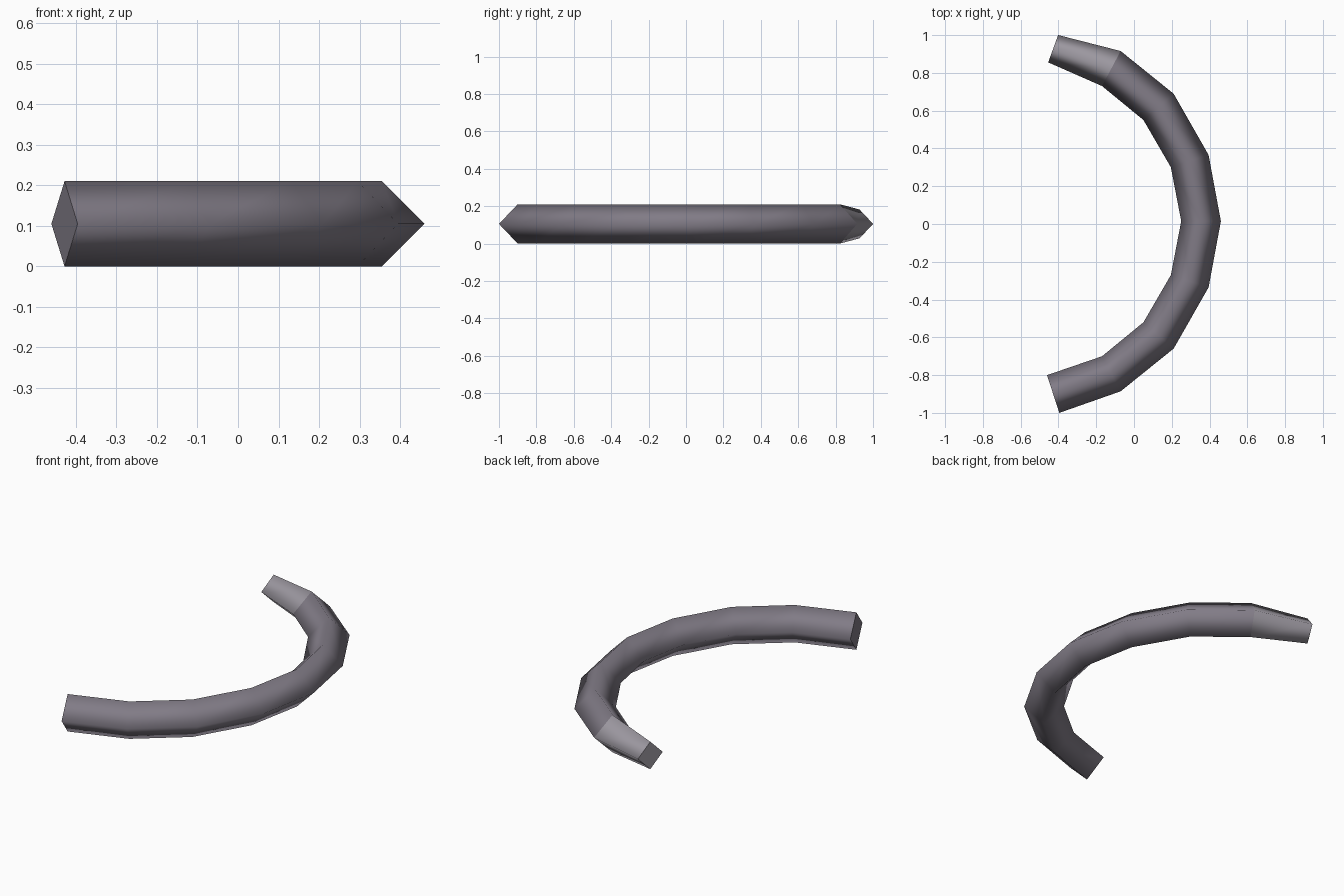
import bpy, bmesh
from math import cos, sin, radians
from mathutils import Vector

cube = bpy.data.objects.get("Cube")
if cube:
    bpy.data.objects.remove(cube)


def make_material(name, colour):
    mat = bpy.data.materials.new(name)
    mat.use_nodes = True
    mat.diffuse_color = colour
    mat.node_tree.nodes["Principled BSDF"].inputs["Base Color"].default_value = colour
    return mat


dark = make_material("dark_grey", (0.22, 0.20, 0.24, 1))
light = make_material("light_grey", (0.34, 0.32, 0.36, 1))

# Stations along the bow: centre x, centre y, heading of the outer corner, half width, half height
MID_Z = 0.105
stations = [
    (-0.428, -0.90, -72, 0.105, 0.105),
    (-0.12, -0.793, -62, 0.105, 0.105),
    (0.13, -0.59, -41, 0.106, 0.105),
    (0.295, -0.303, -18, 0.105, 0.105),
    (0.355, 0.015, 0, 0.105, 0.105),
    (0.295, 0.333, 18, 0.105, 0.105),
    (0.13, 0.62, 41, 0.106, 0.105),
    (-0.12, 0.823, 62, 0.105, 0.105),
    (-0.428, 0.928, 70, 0.077, 0.077),
]


# Diamond section swept through the stations, smooth sides and flat end caps
def sweep(name, rows, mat, cap_first, cap_last):
    bm = bmesh.new()
    rings = []
    for x, y, heading, half_w, half_h in rows:
        centre = Vector((x, y, MID_Z))
        out = Vector((cos(radians(heading)), sin(radians(heading)), 0)) * half_w
        up = Vector((0, 0, half_h))
        rings.append([bm.verts.new(centre + d) for d in (out, up, -out, -up)])
    for a, b in zip(rings, rings[1:]):
        for i in range(4):
            j = (i + 1) % 4
            bm.faces.new((a[i], a[j], b[j], b[i])).smooth = True
    for ring, wanted in ((rings[0], cap_first), (rings[-1], cap_last)):
        if wanted:
            cap = bm.faces.new(ring)
            for edge in cap.edges:
                edge.smooth = False
    bmesh.ops.recalc_face_normals(bm, faces=bm.faces)
    mesh = bpy.data.meshes.new(name)
    bm.to_mesh(mesh)
    bm.free()
    mesh.materials.append(mat)
    obj = bpy.data.objects.new(name, mesh)
    bpy.context.collection.objects.link(obj)
    return obj


sweep("curved_bar", stations[:-1], dark, True, False)
sweep("tapered_tip", stations[-2:], light, False, True)
